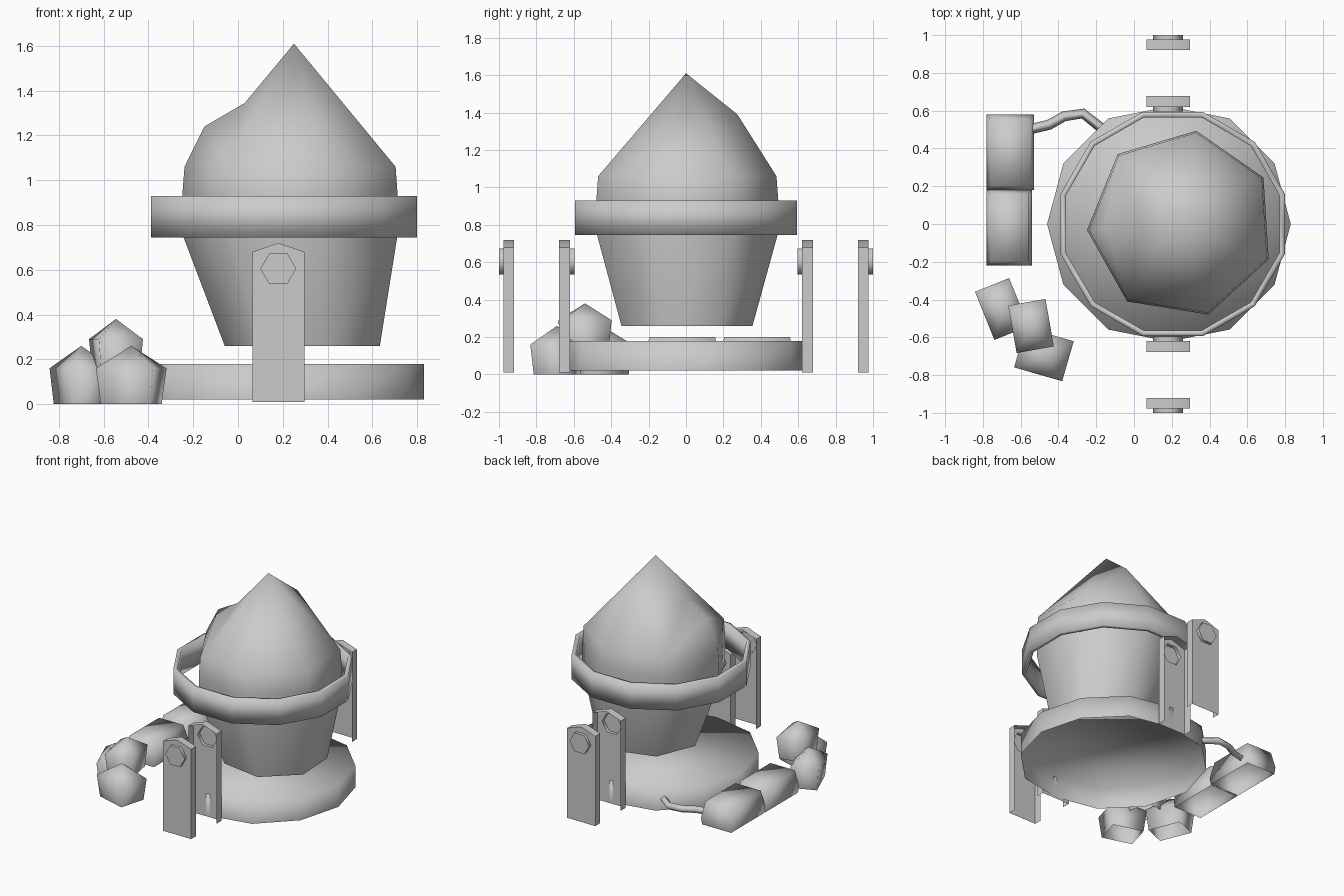
import bpy, bmesh, math
from mathutils import Matrix, Vector

if "Cube" in bpy.data.objects:
    bpy.data.objects.remove(bpy.data.objects["Cube"])


def finish(name, bm, angle=65):
    bmesh.ops.recalc_face_normals(bm, faces=bm.faces)
    me = bpy.data.meshes.new(name)
    bm.to_mesh(me)
    bm.free()
    ob = bpy.data.objects.new(name, me)
    bpy.context.collection.objects.link(ob)
    bpy.ops.object.select_all(action='DESELECT')
    ob.select_set(True)
    bpy.context.view_layer.objects.active = ob
    bpy.ops.object.shade_smooth_by_angle(angle=math.radians(angle))
    return ob


def circle(bm, n, r, z, cx, cy=0, start=0):
    return [bm.verts.new((cx + r * math.cos(math.radians(start) + 2 * math.pi * i / n),
                          cy + r * math.sin(math.radians(start) + 2 * math.pi * i / n), z))
            for i in range(n)]


def bridge(bm, a, b):
    n = len(a)
    for i in range(n):
        bm.faces.new((a[i], a[(i + 1) % n], b[(i + 1) % n], b[i]))


# Round base slab, open underneath, slightly flattened at front and back
bm = bmesh.new()
low = circle(bm, 12, 0.645, 0.02, 0.185)
top = circle(bm, 12, 0.645, 0.18, 0.185)
bridge(bm, low, top)
bm.faces.new(top)
for v in bm.verts:
    v.co.y = max(-0.622, min(0.622, v.co.y))
finish("base_slab", bm, 100)

# Support ring around the pod
bm = bmesh.new()
loops = [circle(bm, 12, r, z, 0.205, 0, 15)
         for r, z in ((0.615, 0.745), (0.615, 0.93), (0.585, 0.93), (0.585, 0.745))]
for i in range(4):
    bridge(bm, loops[i], loops[(i + 1) % 4])
finish("support_ring", bm, 100)

# Seven-sided pod: tapered bucket with a pointed dome
bm = bmesh.new()
START = 80.8
rings = [circle(bm, 7, r, z, cx, 0, START)
         for r, z, cx in ((0.36, 0.26, 0.30), (0.5, 0.76, 0.25),
                          (0.5, 0.93, 0.25), (0.49, 1.06, 0.25))]
bm.faces.new(rings[0])
for a, b in zip(rings, rings[1:]):
    bridge(bm, a, b)
apex = bm.verts.new((0.25, 0, 1.61))
# uneven shoulders standing out from two dome edges (edge index -> points going up)
shoulders = {0: [(0.30, 0.275, 1.39)],
             2: [(-0.15, -0.02, 1.24), (0.03, -0.045, 1.345)]}
chains = [[rings[3][i]] + [bm.verts.new(p) for p in shoulders.get(i, [])] for i in range(7)]
for i in range(7):
    left, right = chains[i], chains[(i + 1) % 7]
    if len(left) == 1:
        loop = left + right + [apex]
    else:
        loop = right + [apex] + left[::-1]
    for p, q in zip(loop[1:], loop[2:]):
        bm.faces.new((loop[0], p, q))
finish("pod", bm)

# Posts: hollow shells facing each other, each with a raised hexagonal bolt
POST = [(0.065, 0.01), (0.297, 0.01), (0.297, 0.68), (0.18, 0.72), (0.065, 0.68)]
BOLT = [(0.18 + 0.08 * math.cos(k * math.pi / 3), 0.605 + 0.08 * math.sin(k * math.pi / 3))
        for k in range(6)]


def post(name, y_rim, y_face, y_bolt):
    bm = bmesh.new()
    rim, face = [[bm.verts.new((x, y, z)) for x, z in POST] for y in (y_rim, y_face)]
    hole, cap = [[bm.verts.new((x, y, z)) for x, z in BOLT] for y in (y_face, y_bolt)]
    for i in range(1, 5):          # sides and top, bottom left open
        j = (i + 1) % 5
        bm.faces.new((rim[i], rim[j], face[j], face[i]))
    bridge(bm, hole, cap)
    bm.faces.new(cap)
    if bm.edges.get((face[0], face[1])) is None:
        bm.edges.new((face[0], face[1]))
    edges = [bm.edges.get((l[i], l[(i + 1) % len(l)])) for l in (face, hole) for i in range(len(l))]
    bmesh.ops.triangle_fill(bm, edges=edges, use_beauty=True, normal=(0, 1, 0))
    finish(name, bm)


for side, s in (("front", -1), ("back", 1)):
    post(f"{side}_inner_post", s * 0.678, s * 0.619, s * 0.595)
    post(f"{side}_outer_post", s * 0.92, s * 0.977, s * 1.0)


def block(name, center, sx, sy, rot, levels, peak=None):
    """Stack of rectangles (z, x scale, y scale), open below, closed by a flat top or a peak."""
    bm = bmesh.new()
    loops = [[bm.verts.new((x * sx * kx / 2, y * sy * ky / 2, z))
              for x, y in ((-1, -1), (1, -1), (1, 1), (-1, 1))] for z, kx, ky in levels]
    for a, b in zip(loops, loops[1:]):
        bridge(bm, a, b)
    if peak:
        tip = bm.verts.new((0, 0, peak))
        for i in range(4):
            bm.faces.new((loops[-1][i], loops[-1][(i + 1) % 4], tip))
    else:
        bm.faces.new(loops[-1])
    bm.transform(Matrix.Translation(Vector(center)) @ Matrix.Rotation(math.radians(rot), 4, 'Z'))
    finish(name, bm, 100)


# Two long low sacks
SACK = [(0.03, 0.96, 0.97), (0.08, 1, 1), (0.2, 0.84, 0.88)]
block("sack_back", (-0.655, 0.38, 0), 0.25, 0.4, 0, SACK)
block("sack_front", (-0.66, -0.02, 0), 0.24, 0.4, 0, SACK)

# Three stacked lumps with tapered bases and pointed tops
LUMP = [(0.0, 0.86, 0.88), (0.16, 1, 1)]
block("lump_left", (-0.70, -0.45, 0), 0.195, 0.275, 22, LUMP, 0.26)
block("lump_right", (-0.477, -0.69, 0), 0.265, 0.22, -16, LUMP, 0.26)
block("lump_top", (-0.545, -0.54, 0.13), 0.2, 0.255, 10, LUMP, 0.25)

# Cable from sack to base
cu = bpy.data.curves.new("cable", 'CURVE')
cu.dimensions = '3D'
cu.bevel_depth = 0.027
cu.bevel_resolution = 0
cu.use_fill_caps = True
path = [(-0.56, 0.5, 0.1), (-0.45, 0.525, 0.1), (-0.37, 0.57, 0.1),
        (-0.27, 0.585, 0.1), (-0.15, 0.49, 0.1)]
sp = cu.splines.new('POLY')
sp.points.add(len(path) - 1)
for p, co in zip(sp.points, path):
    p.co = (*co, 1)
bpy.context.collection.objects.link(bpy.data.objects.new("cable", cu))
